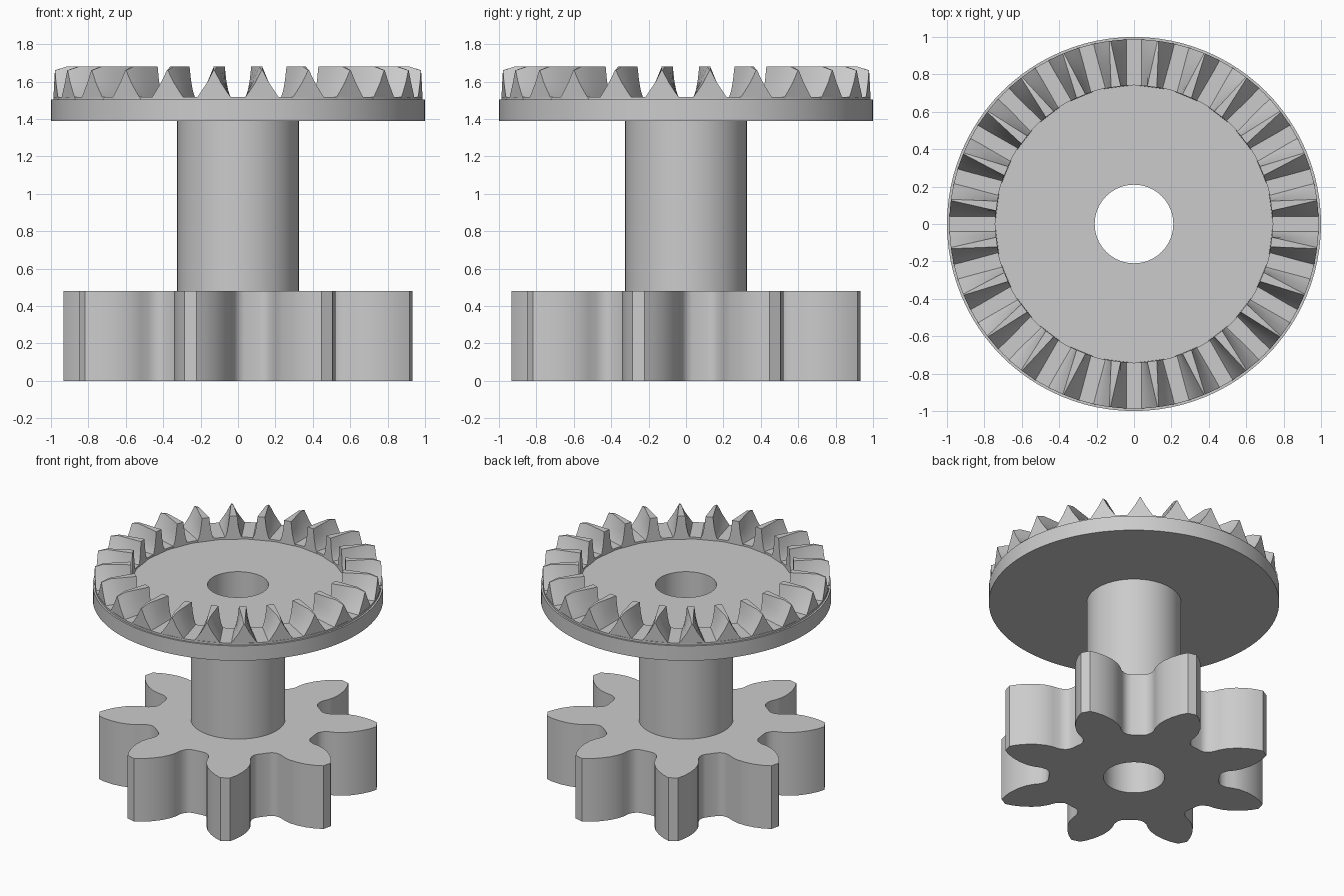
import bpy, bmesh
from math import pi, cos, sin, radians

if "Cube" in bpy.data.objects:
    bpy.data.objects.remove(bpy.data.objects["Cube"], do_unlink=True)

GREY = (0.6, 0.6, 0.6, 1.0)
steel = bpy.data.materials.new("plain_grey")
steel.use_nodes = True
steel.diffuse_color = GREY
steel.node_tree.nodes["Principled BSDF"].inputs["Base Color"].default_value = GREY

BORE = 0.21
SEGMENTS = 96


def finish(name, bm, angle=30):
    """Turn a bmesh into a shaded, coloured object."""
    bmesh.ops.recalc_face_normals(bm, faces=bm.faces)
    mesh = bpy.data.meshes.new(name)
    bm.to_mesh(mesh)
    bm.free()
    mesh.materials.append(steel)
    obj = bpy.data.objects.new(name, mesh)
    bpy.context.collection.objects.link(obj)
    bpy.ops.object.select_all(action="DESELECT")
    obj.select_set(True)
    bpy.context.view_layer.objects.active = obj
    bpy.ops.object.shade_smooth_by_angle(angle=radians(angle))
    return obj


def polar(r, a, z=0.0):
    return (r * cos(a), r * sin(a), z)


def lathe(name, profile):
    """Revolve a closed (radius, height) profile about z."""
    bm = bmesh.new()
    rings = [[bm.verts.new(polar(r, 2 * pi * i / SEGMENTS, z)) for r, z in profile]
             for i in range(SEGMENTS)]
    n = len(profile)
    for i in range(SEGMENTS):
        a, b = rings[i], rings[(i + 1) % SEGMENTS]
        for j in range(n):
            k = (j + 1) % n
            bm.faces.new((a[j], b[j], b[k], a[k]))
    return finish(name, bm)


def spur_gear(name, teeth, phase, height, flank):
    """Extrude a toothed outline with a round bore."""
    bm = bmesh.new()
    outline = []
    for t in range(teeth):
        centre = phase + 2 * pi * t / teeth
        outline += [polar(r, centre - radians(a)) for r, a in flank]
        outline += [polar(r, centre + radians(a)) for r, a in reversed(flank)]
    bore = [polar(BORE, 2 * pi * i / SEGMENTS) for i in range(SEGMENTS)]
    edges = []
    for loop in (outline, bore):
        vs = [bm.verts.new(p) for p in loop]
        edges += [bm.edges.new((vs[i - 1], vs[i])) for i in range(len(vs))]
    bmesh.ops.triangle_fill(bm, edges=edges, use_beauty=True)
    top = bmesh.ops.extrude_face_region(bm, geom=bm.faces[:])["geom"]
    bmesh.ops.translate(bm, vec=(0, 0, height),
                        verts=[v for v in top if isinstance(v, bmesh.types.BMVert)])
    return finish(name, bm, 25)


def crown_teeth(name, teeth, r_in, r_out, z_base, z_top):
    """Face teeth: steep with a flat land inside, pointed and broad outside."""
    levels = (0, 0.12, 0.3, 0.6, 1)
    inner = (0.066, 0.055, 0.044, 0.034, 0.026)
    outer = (0.100, 0.088, 0.068, 0.036, 0.003)
    stations = (0, 0.25, 0.5, 0.75, 1)
    bm = bmesh.new()
    for t in range(teeth):
        centre = 2 * pi * (t + 0.5) / teeth
        sections = []
        for s in stations:
            r = r_in + (r_out - r_in) * s
            crest = z_top - (0.02 if s == 1 else 0)
            half = [(i + (o - i) * s, z_base + (crest - z_base) * h)
                    for i, o, h in zip(inner, outer, levels)]
            ring = [(-w, z) for w, z in half] + [(w, z) for w, z in reversed(half)]
            sections.append([bm.verts.new(polar(r, centre + w / r, z)) for w, z in ring])
        n = len(sections[0])
        for a, b in zip(sections, sections[1:]):
            for j in range(n):
                bm.faces.new((a[j - 1], a[j], b[j], b[j - 1]))
        bm.faces.new(sections[0])
        bm.faces.new(sections[-1])
    return finish(name, bm)


# Lower gear: half a tooth as (radius, half angle in degrees), root to tip
flank = [(0.588, 18.5), (0.595, 16.2), (0.615, 14.2), (0.65, 12.8), (0.70, 12.5),
         (0.75, 11.6), (0.81, 9.7), (0.87, 7.1), (0.92, 4.5), (0.96, 2.0)]
spur_gear("lower_gear", 8, radians(-15.3), 0.48, flank)

# Hollow shaft joining the two gears
lathe("shaft", [(BORE, 0.48), (0.325, 0.48), (0.325, 1.39), (BORE, 1.39)])

# Upper disc with a slightly raised rim that carries the face teeth
lathe("crown_disc", [(BORE, 1.39), (1.0, 1.39), (1.0, 1.503), (0.987, 1.503),
                     (0.987, 1.518), (0.742, 1.518), (0.742, 1.503), (BORE, 1.503)])
crown_teeth("crown_teeth", 24, 0.74, 0.987, 1.5, 1.68)
